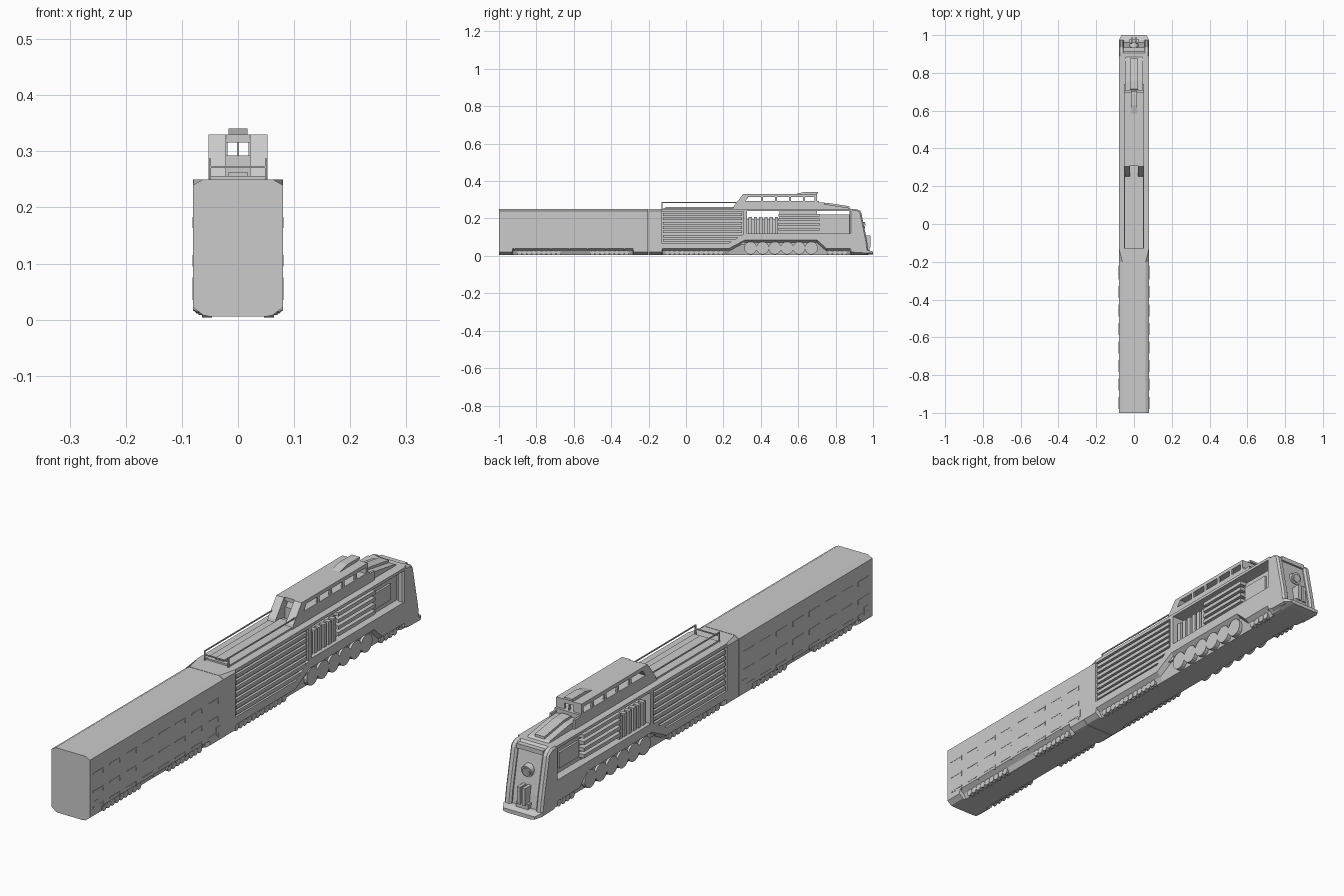
import bpy, bmesh, math
from mathutils import Matrix

cube = bpy.data.objects.get("Cube")
if cube:
    bpy.data.objects.remove(cube, do_unlink=True)

grey = bpy.data.materials.new("plain grey")
grey.use_nodes = True
grey.diffuse_color = (0.6, 0.6, 0.6, 1)
grey.node_tree.nodes["Principled BSDF"].inputs["Base Color"].default_value = (0.6, 0.6, 0.6, 1)


def finish(name, bm):
    bmesh.ops.recalc_face_normals(bm, faces=bm.faces)
    mesh = bpy.data.meshes.new(name)
    bm.to_mesh(mesh)
    bm.free()
    mesh.materials.append(grey)
    obj = bpy.data.objects.new(name, mesh)
    bpy.context.collection.objects.link(obj)
    return obj


def boxes(name, items, mirror=False):
    """One mesh of boxes given as (x0, x1, y0, y1, z0, z1)."""
    bm = bmesh.new()
    for x0, x1, y0, y1, z0, z1 in items:
        for s in ((1, -1) if mirror else (1,)):
            m = Matrix.Translation((s * (x0 + x1) / 2, (y0 + y1) / 2, (z0 + z1) / 2))
            m = m @ Matrix.Diagonal((x1 - x0, y1 - y0, z1 - z0, 1))
            bmesh.ops.create_cube(bm, size=1, matrix=m)
    return finish(name, bm)


def wide(name, items):
    """Centred boxes given as (half width, y0, y1, z0, z1)."""
    return boxes(name, [(-i[0],) + tuple(i) for i in items])


def prism(name, profile, x0, x1, mirror=False):
    """Side profile in (y, z) extruded along x."""
    bm = bmesh.new()
    for s in ((1, -1) if mirror else (1,)):
        ends = [[bm.verts.new((s * x, y, z)) for y, z in profile] for x in (x0, x1)]
        bm.faces.new(ends[0])
        bm.faces.new(ends[1])
        for i in range(len(profile)):
            j = (i + 1) % len(profile)
            bm.faces.new((ends[0][i], ends[0][j], ends[1][j], ends[1][i]))
    return finish(name, bm)


def loft(name, stations):
    """Stations (y, half section in (x, z)) mirrored and skinned along y."""
    bm = bmesh.new()
    rings = []
    for y, half in stations:
        pts = half + [(-x, z) for x, z in reversed(half)]
        rings.append([bm.verts.new((x, y, z)) for x, z in pts])
    bm.faces.new(rings[0])
    bm.faces.new(rings[-1])
    for a, b in zip(rings, rings[1:]):
        for i in range(len(a)):
            j = (i + 1) % len(a)
            bm.faces.new((a[i], a[j], b[j], b[i]))
    return finish(name, bm)


def discs(name, centres, radius, x0, x1, sides):
    bm = bmesh.new()
    turn = Matrix.Rotation(math.pi / 2, 4, "Y")
    for y, z in centres:
        for s in (1, -1):
            m = Matrix.Translation((s * (x0 + x1) / 2, y, z)) @ turn
            bmesh.ops.create_cone(bm, cap_ends=True, segments=sides, radius1=radius,
                                  radius2=radius, depth=x1 - x0, matrix=m)
    return finish(name, bm)


def section(skirt, top, shoulder=0.08):
    return [(shoulder, top), (0.08, top - 0.01), (0.08, skirt),
            (0.062, skirt - 0.014), (0.052, 0.006)]


# Trailing car with stepped skirt
low, mid, high = 0.022, 0.04, 0.085
loft("car_body", [(y, section(z, 0.25, 0.062)) for y, z in
     ((-1, low), (-0.93, low), (-0.926, mid), (-0.284, mid), (-0.28, low), (-0.202, low))])

# Shallow ribs on the car sides
ribs = []
for z in (0.05, 0.11, 0.178):
    for i in range(8):
        y = -0.98 + i * 0.098
        ribs += [(0.079, 0.0812, y, y + 0.065, z, z + 0.005),
                 (0.079, 0.0812, y + 0.06, y + 0.065, z - 0.015, z)]
boxes("car_side_ribs", ribs, True)
boxes("car_doors", [(0.079, 0.081, y, y + 0.025, 0.045, 0.075) for y in (-0.975, -0.245)], True)

# Engine rear block and lower hull
loft("engine_rear", [(-0.2, section(low, 0.25, 0.062)), (-0.13, section(low, 0.25, 0.079))])
loft("engine_hull", [(y, section(z, t, 0.08)) for y, z, t in
     ((-0.13, low, 0.07), (-0.126, mid, 0.07), (0.23, mid, 0.07), (0.315, high, 0.12),
      (0.70, high, 0.12), (0.75, mid, 0.12), (0.88, mid, 0.12), (0.884, low, 0.12),
      (0.93, low, 0.12))])

# Slatted engine room
wide("engine_room", [(0.07, -0.13, 0.315, 0.06, 0.25), (0.08, -0.13, 0.315, 0.237, 0.25),
                     (0.08, 0.308, 0.325, 0.10, 0.25)])
boxes("side_slats", [(0.068, 0.0795, -0.122, 0.30, 0.076 + i * 0.023, 0.090 + i * 0.023)
                     for i in range(7)], True)

# Open side bay: roof rails, core, piers, pipes and inner cab
wide("bay_roof", [(0.08, 0.315, 0.89, 0.239, 0.25)])
wide("bay_core", [(0.048, 0.32, 0.50, 0.115, 0.197), (0.05, 0.50, 0.70, 0.115, 0.245),
                  (0.048, 0.70, 0.89, 0.115, 0.222)])
boxes("bay_piers", [(0.045, 0.066, 0.335 + i * 0.028, 0.352 + i * 0.028, 0.12, 0.207)
                    for i in range(6)], True)
boxes("bay_pipes", [(0.045, 0.074, 0.495, 0.715, 0.136 + i * 0.025, 0.150 + i * 0.025)
                    for i in range(4)], True)
boxes("bay_cab_panel", [(0.045, 0.056, 0.72, 0.835, 0.14, 0.2)], True)

# Sloped nose with side frames
prism("nose", [(0.88, 0.02), (0.88, 0.25), (0.905, 0.25), (0.925, 0.235), (0.955, 0.08),
               (0.965, 0.01)], -0.06, 0.06)
frame = prism("nose_frame", [(0.875, 0.02), (0.875, 0.25), (0.915, 0.25), (0.936, 0.235),
                             (0.968, 0.08), (0.978, 0.01)], 0.052, 0.08, True)
bevel = frame.modifiers.new("Bevel", "BEVEL")
bevel.width = 0.007
bevel.segments = 1
wide("nose_brow", [(0.055, 0.905, 0.934, 0.226, 0.243)])
loft("front_bumper", [(0.90, [(0.08, 0.03), (0.08, 0.018), (0.055, 0.006)]),
                      (0.975, [(0.08, 0.03), (0.08, 0.016), (0.055, 0.006)]),
                      (1.0, [(0.066, 0.022), (0.066, 0.012), (0.05, 0.008)])])
boxes("front_buffers", [(0.004, 0.017, 0.94, 0.987, 0.045, 0.11)], True)
wide("buffer_base", [(0.025, 0.94, 0.98, 0.03, 0.05)])

# Round headlight
bm = bmesh.new()
for radius, depth in ((0.023, 0.03), (0.016, 0.04)):
    m = Matrix.Translation((0, 0.938, 0.16)) @ Matrix.Rotation(math.pi / 2 - 0.2, 4, "X")
    bmesh.ops.create_cone(bm, cap_ends=True, segments=20, radius1=radius, radius2=radius,
                          depth=depth, matrix=m)
finish("headlight", bm)

# Roof walkway and handrails
wide("roof_walkway", [(0.05, -0.12, 0.30, 0.249, 0.256), (0.018, -0.11, 0.28, 0.25, 0.262)])
boxes("handrails", [(0.048, 0.052, -0.13, 0.28, 0.283, 0.287),
                    (0.048, 0.052, -0.13, -0.126, 0.25, 0.285)], True)
wide("handrail_end", [(0.05, -0.13, -0.126, 0.27, 0.274)])

# Hollow upper cabin with strip windows
prism("cabin_rear_legs", [(0.25, 0.25), (0.256, 0.266), (0.305, 0.33), (0.345, 0.33),
                          (0.315, 0.29), (0.315, 0.25)], 0.021, 0.053, True)
wide("cabin_base", [(0.053, 0.31, 0.71, 0.249, 0.293)])
wide("cabin_roof", [(0.053, 0.31, 0.70, 0.316, 0.33)])
boxes("cabin_pillars", [(0.046, 0.053, y, y + 0.012, 0.29, 0.318)
                        for y in (0.40, 0.475, 0.55, 0.625, 0.688)], True)
boxes("cabin_front_wall", [(0.019, 0.053, 0.69, 0.70, 0.29, 0.318),
                           (0, 0.002, 0.69, 0.70, 0.29, 0.318)], True)
prism("roof_horn", [(0.58, 0.329), (0.63, 0.341), (0.705, 0.341), (0.705, 0.333),
                    (0.68, 0.329)], -0.017, 0.017)

# Hood between cabin and nose
prism("hood", [(0.70, 0.249), (0.70, 0.276), (0.76, 0.274), (0.875, 0.256), (0.885, 0.249)],
      -0.045, 0.045)
prism("hood_ridge", [(0.71, 0.265), (0.715, 0.284), (0.76, 0.283), (0.875, 0.265),
                     (0.875, 0.25)], -0.02, 0.02)
boxes("hood_rails", [(0.045, 0.053, 0.70, 0.74, 0.249, 0.285)], True)

# Running gear
discs("drive_wheels", [(0.345 + i * 0.065, 0.042) for i in range(6)], 0.034, 0.045, 0.07, 18)
small = [start + i * 0.026 for start, count in ((-0.89, 9), (-0.5, 8), (-0.1, 12), (0.77, 4))
         for i in range(count)]
discs("small_wheels", [(y, 0.016) for y in small], 0.013, 0.046, 0.064, 10)
